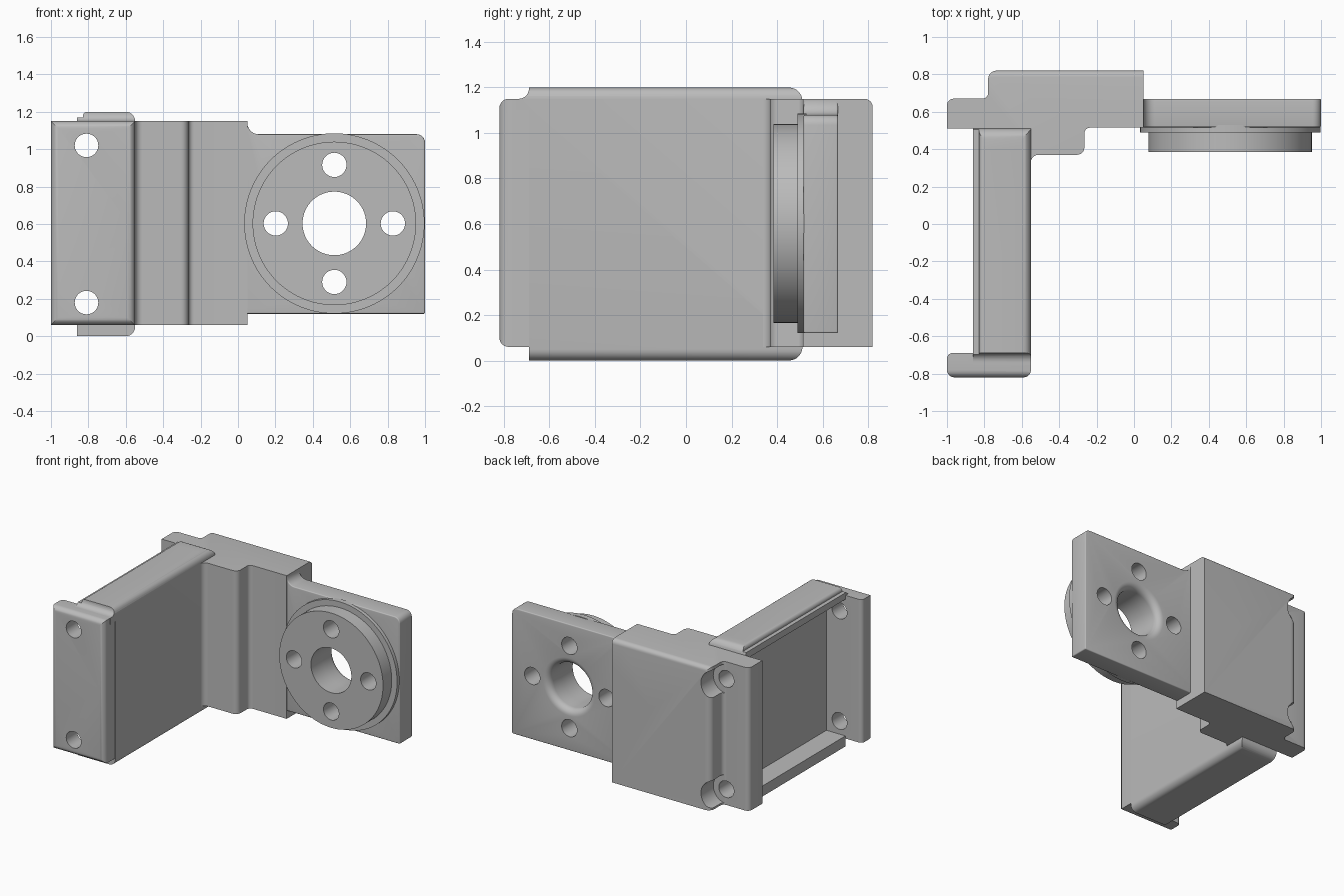
import bpy, bmesh, math
from mathutils import Vector

cube = bpy.data.objects.get("Cube")
if cube:
    bpy.data.objects.remove(cube, do_unlink=True)

grey = bpy.data.materials.new("plain grey")
grey.use_nodes = True
grey.diffuse_color = (0.5, 0.5, 0.5, 1)
grey.node_tree.nodes["Principled BSDF"].inputs["Base Color"].default_value = grey.diffuse_color


def rounded(points, steps=6):
    """Fillet the square corners that carry a radius as third value."""
    out = []
    for i, p in enumerate(points):
        c = Vector(p[:2])
        if len(p) < 3:
            out.append(c)
            continue
        r = p[2]
        u = (Vector(points[i - 1][:2]) - c).normalized()
        v = (Vector(points[(i + 1) % len(points)][:2]) - c).normalized()
        for k in range(steps + 1):
            t = math.pi / 2 * k / steps
            out.append(c + (u + v) * r - v * r * math.cos(t) - u * r * math.sin(t))
    return out


def finish(name, bm):
    bmesh.ops.recalc_face_normals(bm, faces=bm.faces[:])
    mesh = bpy.data.meshes.new(name)
    bm.to_mesh(mesh)
    bm.free()
    mesh.materials.append(grey)
    ob = bpy.data.objects.new(name, mesh)
    bpy.context.collection.objects.link(ob)
    return ob


def prism(name, axis, points, lo, hi):
    place = {"x": lambda a, b, h: (h, a, b),
             "y": lambda a, b, h: (a, h, b),
             "z": lambda a, b, h: (a, b, h)}[axis]
    bm = bmesh.new()
    pts = rounded(points)
    rings = [[bm.verts.new(place(p[0], p[1], h)) for p in pts] for h in (lo, hi)]
    for ring in rings:
        bm.faces.new(ring)
    n = len(pts)
    for i in range(n):
        j = (i + 1) % n
        bm.faces.new((rings[0][i], rings[0][j], rings[1][j], rings[1][i]))
    return finish(name, bm)


def lathe(name, profile, cx, cz, n=72):
    """Solid turned about a y axis; profile is (radius, y)."""
    bm = bmesh.new()
    rings = []
    for r, y in profile:
        rings.append([bm.verts.new((cx + r * math.cos(a), y, cz + r * math.sin(a)))
                      for a in (2 * math.pi * k / n for k in range(n))])
    bm.faces.new(rings[0])
    bm.faces.new(rings[-1])
    for a, b in zip(rings, rings[1:]):
        for i in range(n):
            j = (i + 1) % n
            bm.faces.new((a[i], a[j], b[j], b[i]))
    return finish(name, bm)


def apply(ob, mod):
    bpy.context.view_layer.objects.active = ob
    bpy.ops.object.modifier_apply(modifier=mod.name)


def combine(ob, tool, op):
    mod = ob.modifiers.new("shape", "BOOLEAN")
    mod.operation, mod.solver, mod.object = op, "EXACT", tool
    apply(ob, mod)
    bpy.data.objects.remove(tool, do_unlink=True)


def drill(ob, x, z, r, lo, hi):
    combine(ob, lathe("cutter", [(r, lo), (r, hi)], x, z, 36), "DIFFERENCE")


BOLT_X, BOLT_Z = -0.81, (0.18, 1.02)

# Channel-shaped side wall, open toward -x
wall = prism("side_wall", "y", [
    (-.86, 0), (-.55, 0, .05), (-.55, 1.2, .05), (-.83, 1.2, .025), (-.83, 1.17),
    (-.86, 1.17), (-.86, 1.12), (-.7, 1.12), (-.7, .08), (-.86, .08)], -.9, .7)
combine(wall, prism("cutter", "x", [
    (-.69, -.1), (-.69, 1.1), (-.75, 1.1), (-.75, 1.15), (-.69, 1.15, .045),
    (-.69, 1.3), (.4, 1.3), (.4, 1.2), (.512, 1.2, .06), (.512, 0, .06),
    (.4, 0), (.4, -.1)], -1.2, 0), "INTERSECT")

# Front mounting flange
front = prism("front_flange", "z", [
    (-1, -.82, .04), (-.551, -.82, .04), (-.551, -.6), (-.68, -.6),
    (-.68, -.69), (-1, -.69, .03)], -.1, 1.3)
combine(front, prism("cutter", "x", [
    (-.82, .06, .04), (-.82, 1.15, .04), (-.5, 1.15), (-.5, .06)], -1.2, 0), "INTERSECT")
for z in BOLT_Z:
    drill(front, BOLT_X, z, .063, -1, -.5)

# Corner block with stepped front and rear mounting flange
block = prism("corner_block", "z", [
    (-1, .51), (-1, .67, .035), (-.78, .67, .03), (-.78, .82, .045), (.05, .82),
    (.05, .515), (-.265, .515, .03), (-.265, .37, .04), (-.551, .37, .04),
    (-.551, .3), (-.65, .3), (-.65, .51)], -.1, 1.3)
combine(block, prism("cutter", "x", [
    (.2, .06), (.82, .06), (.82, 1.15, .035), (.2, 1.15)], -1.2, .3), "INTERSECT")
for z in BOLT_Z:
    drill(block, BOLT_X, z, .11, .672, 1)
    drill(block, BOLT_X, z, .063, .4, .9)

# Plate carrying the hub
plate = prism("hub_plate", "y", [
    (-.05, .12), (1, .12), (1, 1.08, .045), (.05, 1.08, .06), (.05, 1.148),
    (-.05, 1.148)], .517, .668)
bevel = plate.modifiers.new("edges", "BEVEL")
bevel.width, bevel.segments, bevel.limit_method = .03, 4, "ANGLE"
bevel.angle_limit = math.radians(50)
apply(plate, bevel)

# Round stepped hub
HX, HZ = .515, .603
hub = lathe("hub", [(.437, .385), (.437, .49), (.482, .49), (.482, .53)], HX, HZ, 96)

# Centre bore flaring out at the back, and four bolt holes
flare = [(.17 + .05 * (1 - math.cos(a)), .618 + .05 * math.sin(a))
         for a in (math.pi / 2 * k / 6 for k in range(7))]
for ob in (plate, hub):
    combine(ob, lathe("cutter", [(.17, .3)] + flare + [(.22, .8)], HX, HZ), "DIFFERENCE")
    for k in range(4):
        a = math.pi / 2 * k
        drill(ob, HX + .313 * math.cos(a), HZ + .313 * math.sin(a), .065, .3, .8)

# Smooth curved surfaces, keep hard edges
for ob in (wall, front, block, plate, hub):
    bpy.ops.object.select_all(action="DESELECT")
    ob.select_set(True)
    bpy.context.view_layer.objects.active = ob
    bpy.ops.object.shade_smooth_by_angle(angle=math.radians(30))
